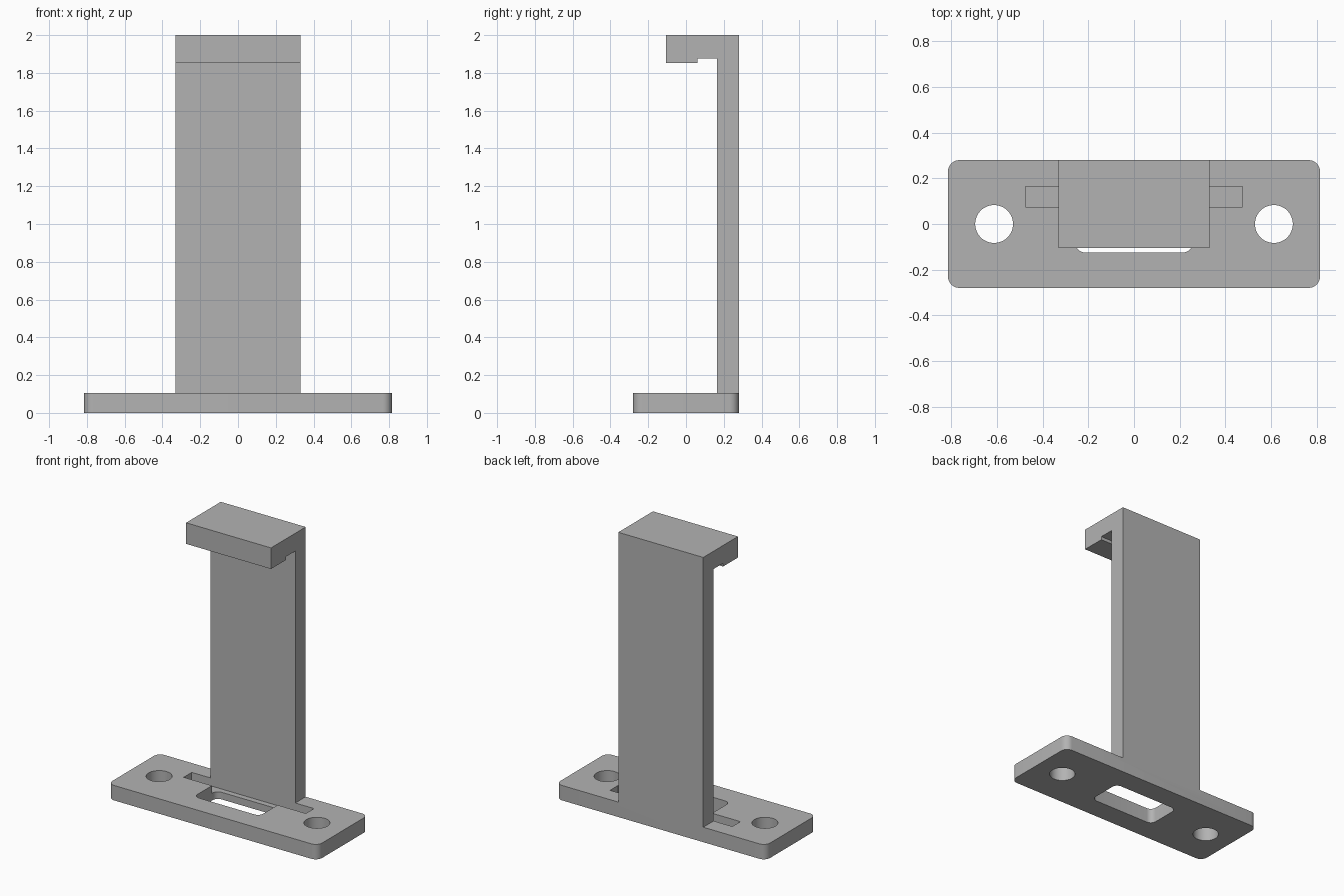
import bpy
import bmesh
import math
from mathutils import Matrix, Vector

if "Cube" in bpy.data.objects:
    bpy.data.objects.remove(bpy.data.objects["Cube"], do_unlink=True)

# One plain grey for the whole part
grey = bpy.data.materials.new("plain_grey")
grey.use_nodes = True
colour = (0.45, 0.45, 0.45, 1)
grey.diffuse_color = colour
grey.node_tree.nodes["Principled BSDF"].inputs["Base Color"].default_value = colour


def prism(name, outline, direction):
    """Solid made by extruding a flat outline along a direction."""
    bm = bmesh.new()
    face = bm.faces.new([bm.verts.new(p) for p in outline])
    result = bmesh.ops.extrude_face_region(bm, geom=[face])
    moved = [g for g in result["geom"] if isinstance(g, bmesh.types.BMVert)]
    bmesh.ops.translate(bm, vec=Vector(direction), verts=moved)
    bmesh.ops.recalc_face_normals(bm, faces=bm.faces)
    mesh = bpy.data.meshes.new(name)
    bm.to_mesh(mesh)
    bm.free()
    mesh.materials.append(grey)
    obj = bpy.data.objects.new(name, mesh)
    bpy.context.collection.objects.link(obj)
    return obj


def rounded_rect(half_x, half_y, radius, z, steps=8):
    """Outline of a rectangle with rounded corners, centred on the origin."""
    points = []
    for corner, (sx, sy) in enumerate([(1, 1), (-1, 1), (-1, -1), (1, -1)]):
        for i in range(steps + 1):
            a = math.pi / 2 * (corner + i / steps)
            points.append((sx * (half_x - radius) + radius * math.cos(a),
                           sy * (half_y - radius) + radius * math.sin(a), z))
    return points


def combine(target, tool, operation):
    """Apply a boolean and remove the helper."""
    mod = target.modifiers.new(operation.lower(), "BOOLEAN")
    mod.operation = operation
    mod.solver = "EXACT"
    mod.object = tool
    bpy.context.view_layer.objects.active = target
    bpy.ops.object.modifier_apply(modifier=mod.name)
    bpy.data.objects.remove(tool, do_unlink=True)


BASE_TOP = 0.105
BACK, POST_FRONT = 0.28, 0.165
HALF_POST = 0.33

# Base plate with rounded corners
bracket = prism("hook_bracket", rounded_rect(0.815, BACK, 0.05, 0), (0, 0, BASE_TOP))

# Central slot through the plate
combine(bracket, prism("slot_cutter", rounded_rect(0.255, 0.125, 0.04, -0.1), (0, 0, 0.4)),
        "DIFFERENCE")

# Screw holes on both sides
for side in (-1, 1):
    ring = [(side * 0.613 + 0.083 * math.cos(math.tau * i / 48),
             0.083 * math.sin(math.tau * i / 48), -0.1) for i in range(48)]
    combine(bracket, prism("hole_cutter", ring, (0, 0, 0.4)), "DIFFERENCE")

# Shallow groove in front of the post
groove = [(x, y, 0.05) for x, y in ((-0.475, 0.075), (0.475, 0.075),
                                    (0.475, POST_FRONT), (-0.475, POST_FRONT))]
combine(bracket, prism("groove_cutter", groove, (0, 0, 0.2)), "DIFFERENCE")

# Upright post with the hooked lip, as one side profile
profile = [(BACK, 0.08), (BACK, 2), (-0.105, 2), (-0.105, 1.852), (0.06, 1.852),
           (0.06, 1.875), (POST_FRONT, 1.875), (POST_FRONT, 0.08)]
post = prism("hooked_post", [(-HALF_POST, y, z) for y, z in profile], (2 * HALF_POST, 0, 0))
combine(bracket, post, "UNION")

# Smooth the rounded corners and holes, keep edges crisp
bpy.ops.object.select_all(action="DESELECT")
bracket.select_set(True)
bpy.context.view_layer.objects.active = bracket
bpy.ops.object.shade_smooth_by_angle(angle=math.radians(30))
